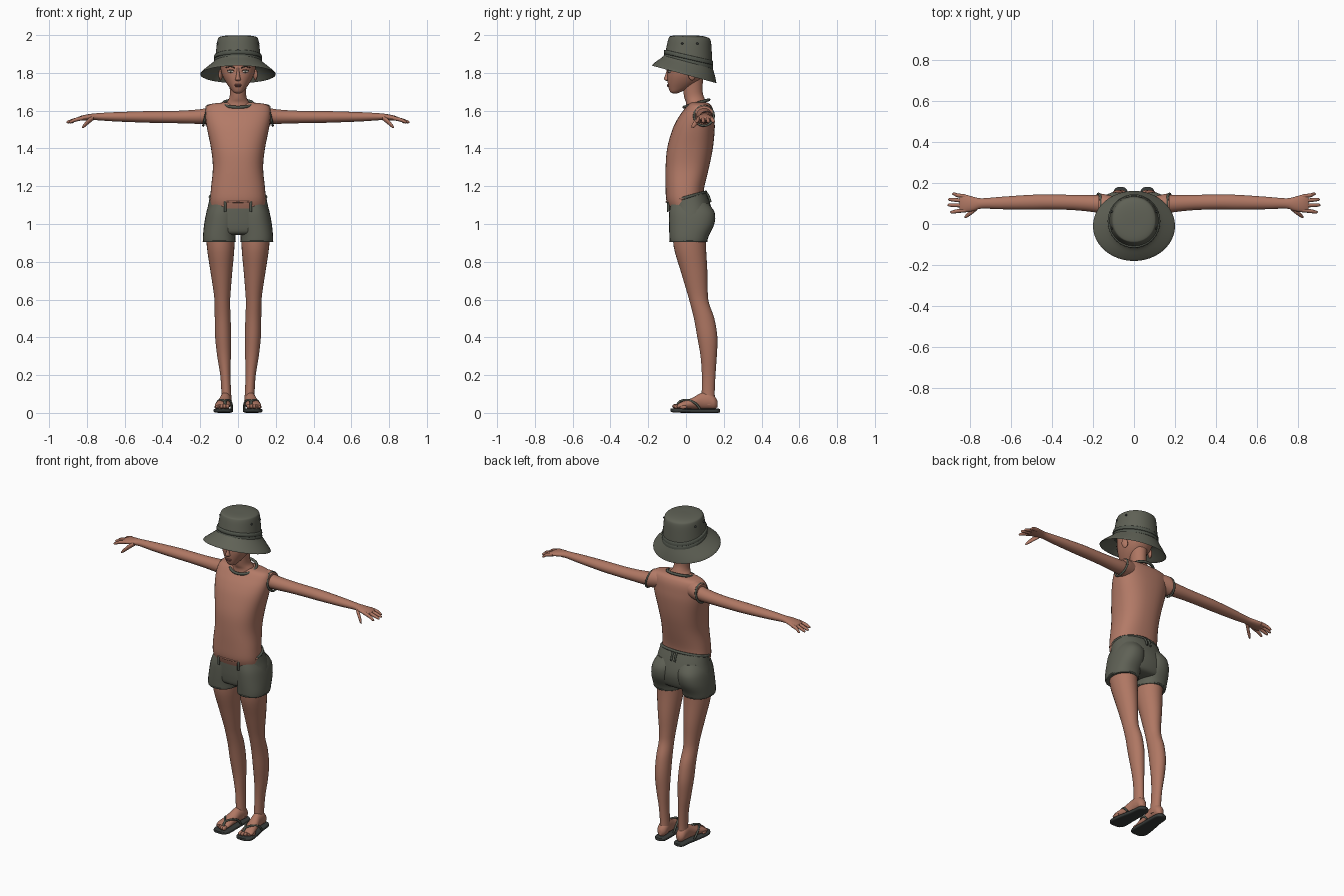
import bpy, bmesh, math
from mathutils import Vector


def material(name, rgb):
    m = bpy.data.materials.new(name)
    m.diffuse_color = (*rgb, 1)
    return m


SKIN = material("skin", (0.43, 0.185, 0.125))
SHIRT = material("shirt", (0.45, 0.195, 0.135))
CLOTH = material("olive cloth", (0.115, 0.12, 0.092))
TRIM = material("dark olive trim", (0.085, 0.095, 0.075))
SOLE = material("dark rubber", (0.04, 0.045, 0.042))
LIPS = material("lips", (0.27, 0.10, 0.08))
WHITE = material("eye white", (0.5, 0.47, 0.43))
DARK = material("brow brown", (0.05, 0.028, 0.02))


def finish(ob, mat):
    if not ob.data.materials:
        ob.data.materials.append(mat)
    bpy.ops.object.select_all(action='DESELECT')
    ob.select_set(True)
    bpy.context.view_layer.objects.active = ob
    bpy.ops.object.shade_smooth_by_angle(angle=math.radians(50))
    return ob


def spline(rings, steps):
    """Catmull-Rom interpolation between rings."""
    out, n = [], len(rings)
    for i in range(n - 1):
        p = [rings[max(0, min(n - 1, i + k))] for k in (-1, 0, 1, 2)]
        for s in range(steps):
            t = s / steps
            out.append([0.5 * (2 * b + (c - a) * t + (2 * a - 5 * b + 4 * c - d) * t * t
                               + (3 * b - a - 3 * c + d) * t ** 3) for a, b, c, d in zip(*p)])
    return out + [list(rings[-1])]


def loft(name, mat, rings, axis='Z', n=28, power=2.0, steps=4, side=1):
    """Skin rings (t, u centre, u radius, v low, v high, tilt) along an axis."""
    rings = [tuple(r) + (0,) * (6 - len(r)) for r in rings]
    bm, loops = bmesh.new(), []
    for t, u, ru, lo, hi, tilt in spline(rings, steps):
        loop = []
        for k in range(n):
            a = 2 * math.pi * k / n
            c, s = math.cos(a), math.sin(a)
            du = ru * math.copysign(abs(c) ** (2 / power), c)
            dv = (hi - lo) / 2 * math.copysign(abs(s) ** (2 / power), s)
            w, v = t - tilt * dv, (lo + hi) / 2 + dv
            p = {'Z': (u + du, v, w), 'X': (w, u + du, v), 'Y': (u + du, w, v)}[axis]
            loop.append(bm.verts.new((p[0] * side, p[1], p[2])))
        loops.append(loop)
    for a, b in zip(loops, loops[1:]):
        for k in range(n):
            bm.faces.new((a[k], a[(k + 1) % n], b[(k + 1) % n], b[k]))
    bm.faces.new(loops[0])
    bm.faces.new(loops[-1])
    bmesh.ops.recalc_face_normals(bm, faces=bm.faces)
    me = bpy.data.meshes.new(name)
    bm.to_mesh(me)
    bm.free()
    ob = bpy.data.objects.new(name, me)
    bpy.context.collection.objects.link(ob)
    return finish(ob, mat)


def cord(name, mat, pts, r, cyclic=False):
    cu = bpy.data.curves.new(name, 'CURVE')
    cu.dimensions, cu.bevel_depth, cu.bevel_resolution = '3D', r, 2
    cu.use_fill_caps = True
    sp = cu.splines.new('POLY')
    pts = pts if cyclic else spline(pts, 5)
    sp.points.add(len(pts) - 1)
    for q, p in zip(sp.points, pts):
        q.co = (*p, 1)
    sp.use_cyclic_u = cyclic
    ob = bpy.data.objects.new(name, cu)
    bpy.context.collection.objects.link(ob)
    bpy.ops.object.select_all(action='DESELECT')
    ob.select_set(True)
    bpy.context.view_layer.objects.active = ob
    bpy.ops.object.convert(target='MESH')
    return finish(bpy.context.object, mat)


def hoop(f, n=32):
    return [f(math.cos(2 * math.pi * k / n), math.sin(2 * math.pi * k / n)) for k in range(n)]


def blob(name, mat, loc, size, rot=(0, 0, 0)):
    bpy.ops.mesh.primitive_uv_sphere_add(segments=16, ring_count=10, location=loc, rotation=rot)
    ob = bpy.context.object
    ob.name, ob.scale = name, size
    return finish(ob, mat)


# Hat: crown, sloping brim, band
loft("hat_crown", CLOTH, [
    (1.999, 0, .01, .01, .03), (1.997, 0, .06, -.04, .085, .03), (1.99, 0, .097, -.08, .12, .05),
    (1.975, 0, .108, -.092, .132, .08), (1.92, 0, .116, -.103, .137, .16),
    (1.85, 0, .124, -.115, .14, .23)], n=40, power=2.1)
loft("hat_brim", CLOTH, [
    (1.868, 0, .118, -.112, .137, .24), (1.85, 0, .135, -.125, .144, .25),
    (1.825, 0, .165, -.152, .153, .26), (1.799, 0, .196, -.177, .16, .27),
    (1.793, 0, .196, -.177, .16, .27), (1.818, 0, .164, -.15, .15, .26),
    (1.843, 0, .13, -.12, .14, .25), (1.85, 0, .115, -.11, .133, .24)], n=48, steps=3)
for k, z in enumerate((1.861, 1.882)):
    loft("hat_band_%d" % k, TRIM, [
        (z - .012, 0, .12, -.11, .138, .23), (z - .009, 0, .128, -.117, .144, .23),
        (z + .009, 0, .126, -.115, .143, .23), (z + .012, 0, .118, -.108, .138, .23)], n=40, steps=2)
for s in (-1, 1):
    for y in (-.02, .06):
        blob("hat_eyelet", SOLE, (s * .108, y, 1.955), (.006, .006, .006))

# Head, neck and face
loft("head", SKIN, [
    (1.692, 0, .014, -.072, -.045), (1.70, 0, .027, -.084, -.025), (1.72, 0, .043, -.092, .02),
    (1.75, 0, .064, -.097, .065), (1.78, 0, .08, -.099, .092), (1.81, 0, .09, -.098, .108),
    (1.84, 0, .095, -.098, .115), (1.88, 0, .095, -.09, .115), (1.93, 0, .07, -.06, .09)],
    power=2.15, n=36)
loft("neck", SKIN, [
    (1.60, 0, .075, -.005, .115), (1.64, 0, .062, .0, .108), (1.665, 0, .047, -.008, .098),
    (1.70, 0, .043, -.014, .088), (1.77, 0, .048, -.02, .09)])
loft("nose", SKIN, [
    (1.825, 0, .007, -.101, -.08), (1.80, 0, .008, -.106, -.08), (1.775, 0, .012, -.115, -.08),
    (1.765, 0, .015, -.116, -.08), (1.758, 0, .009, -.106, -.08)], n=16)
blob("upper_lip", LIPS, (0, -.093, 1.737), (.022, .008, .0045))
blob("lower_lip", LIPS, (0, -.0925, 1.73), (.017, .0085, .005))
for s in (-1, 1):
    blob("eye", WHITE, (s * .038, -.085, 1.808), (.019, .010, .0085), (0, -s * .1, s * .25))
    blob("iris", TRIM, (s * .037, -.0905, 1.808), (.0075, .006, .0075))
    cord("eyelid", DARK, [(s * .018, -.095, 1.807), (s * .036, -.0955, 1.817),
                          (s * .058, -.082, 1.811)], .002)
    cord("eyebrow", DARK, [(s * .016, -.0975, 1.826), (s * .04, -.092, 1.834),
                           (s * .064, -.077, 1.828)], .003)
    blob("ear", SKIN, (s * .093, .03, 1.79), (.010, .02, .03), (.2, 0, s * .3))

# Sleeveless top with dark trim
loft("shirt", SHIRT, [
    (1.10, 0, .146, -.09, .088, -.2), (1.14, 0, .147, -.105, .092, -.12), (1.2, 0, .142, -.108, .098),
    (1.3, 0, .133, -.108, .122), (1.4, 0, .143, -.1, .142), (1.5, 0, .163, -.072, .152),
    (1.56, 0, .172, -.043, .15), (1.6, 0, .172, -.015, .145), (1.625, 0, .162, .005, .135),
    (1.637, 0, .135, .018, .123), (1.643, 0, .08, .025, .112)], power=2.4, n=40)
cord("collar_trim", TRIM, hoop(lambda c, s: (.078 * c, .055 + .066 * s, 1.638 + .02 * s)), .008, True)
cord("shirt_hem", SHIRT, hoop(lambda c, s: (.147 * c, -.006 + .097 * s, 1.135 + .018 * s)), .005, True)

for s in (-1, 1):
    # Arm, hand and armhole
    loft("sleeve", SHIRT, [(.10, .085, .05, 1.53, 1.636), (.15, .092, .054, 1.525, 1.634),
                           (.172, .095, .053, 1.522, 1.624)], 'X', side=s)
    cord("armhole_trim", TRIM, hoop(lambda c, q: (s * (.172 - .012 * q), .095 + .052 * c,
                                                 1.573 + .053 * q)), .006, True)
    loft("arm", SKIN, [
        (.13, .09, .045, 1.535, 1.625), (.19, .099, .042, 1.53, 1.609), (.3, .105, .037, 1.533, 1.6),
        (.42, .107, .036, 1.535, 1.598), (.5, .106, .036, 1.537, 1.597), (.65, .102, .03, 1.543, 1.592),
        (.74, .1, .025, 1.549, 1.587), (.78, .098, .034, 1.55, 1.583), (.82, .1, .043, 1.547, 1.576),
        (.843, .102, .042, 1.547, 1.568), (.85, .102, .034, 1.55, 1.563)], 'X', side=s)
    for y0, y1, x1 in ((.067, .058, .895), (.09, .092, .908), (.113, .119, .905), (.134, .146, .886)):
        loft("finger", SKIN, [(.82, y0, .010, 1.55, 1.572), (.86, (y0 + y1) / 2, .0095, 1.542, 1.562),
                              (x1 - .01, y1, .0075, 1.533, 1.549), (x1, y1, .002, 1.536, 1.541)],
             'X', n=12, side=s)
    loft("thumb", SKIN, [(.765, .08, .014, 1.55, 1.575), (.79, .058, .012, 1.53, 1.56),
                         (.815, .04, .010, 1.51, 1.532), (.825, .033, .003, 1.507, 1.516)],
         'X', n=12, side=s)

    # Leg
    loft("leg", SKIN, [
        (.045, .063, .03, .082, .158), (.1, .062, .026, .083, .152), (.2, .067, .027, .084, .156),
        (.3, .074, .036, .077, .163), (.4, .079, .042, .06, .166), (.5, .081, .042, .042, .15),
        (.58, .083, .041, .022, .122), (.64, .084, .045, .005, .115), (.75, .088, .058, -.028, .113),
        (.88, .092, .073, -.065, .106), (1.0, .095, .075, -.07, .105)], side=s)

    # Foot and toes
    loft("foot", SKIN, [
        (-.045, .083, .036, .022, .045), (-.02, .082, .041, .02, .06), (.03, .076, .036, .02, .078),
        (.08, .068, .03, .02, .105), (.12, .064, .031, .02, .11), (.15, .064, .027, .02, .09),
        (.166, .064, .012, .03, .065)], 'Y', side=s)
    for k in range(5):
        blob("toe", SKIN, (s * (.055 + .0155 * k), -.053 + .004 * k * k * .6, .035 - .001 * k),
             (.0105 - .0007 * k, .02, .013 - .0008 * k))

    # Sandal
    loft("sandal_sole", SOLE, [
        (-.083, .078, .015, .01, .022), (-.074, .078, .037, .004, .023), (-.04, .078, .051, .001, .023),
        (.03, .074, .046, 0, .022), (.1, .067, .039, 0, .022), (.155, .065, .035, 0, .022),
        (.174, .065, .024, .001, .022), (.181, .065, .008, .004, .02)], 'Y', power=4, side=s)
    for x in (.035, .112):
        cord("sandal_strap", TRIM, [(s * .068, -.048, .04), (s * .07, -.03, .062),
                                    (s * (.4 * .07 + .6 * x), .008, .068), (s * x, .05, .05),
                                    (s * (x - .002), .075, .02)], .006)

    # Shorts leg and hem
    loft("shorts_leg", CLOTH, [
        (.905, .098, .078, -.077, .102), (.907, .099, .085, -.085, .11), (.94, .099, .086, -.088, .122),
        (1.0, .092, .087, -.09, .15), (1.06, .085, .082, -.089, .152), (1.11, .075, .07, -.08, .118)],
        power=2.3, side=s)
    cord("shorts_hem", TRIM, hoop(lambda c, q: (s * (.099 + .083 * c), .0125 + .097 * q, .909)), .005, True)

    # Belt loops
    cord("front_belt_loop", TRIM, [(s * .068, -.088, 1.125), (s * .068, -.094, 1.10),
                                   (s * .068, -.093, 1.065)], .007)
    cord("back_belt_loop", TRIM, [(s * .012, .102, 1.172), (s * .012, .118, 1.15),
                                  (s * .012, .13, 1.115)], .006)

# Shorts hips and waistband
loft("shorts_hips", CLOTH, [
    (.942, 0, .11, -.05, .09), (.955, 0, .16, -.078, .125), (1.0, 0, .176, -.086, .142),
    (1.05, 0, .17, -.088, .144), (1.1, 0, .158, -.088, .125, -.15), (1.145, 0, .149, -.087, .103, -.26)],
    power=2.3, n=40)
cord("waistband", TRIM, hoop(lambda c, s: (.148 * c, .008 + .096 * s, 1.143 + .026 * s)), .008, True)
